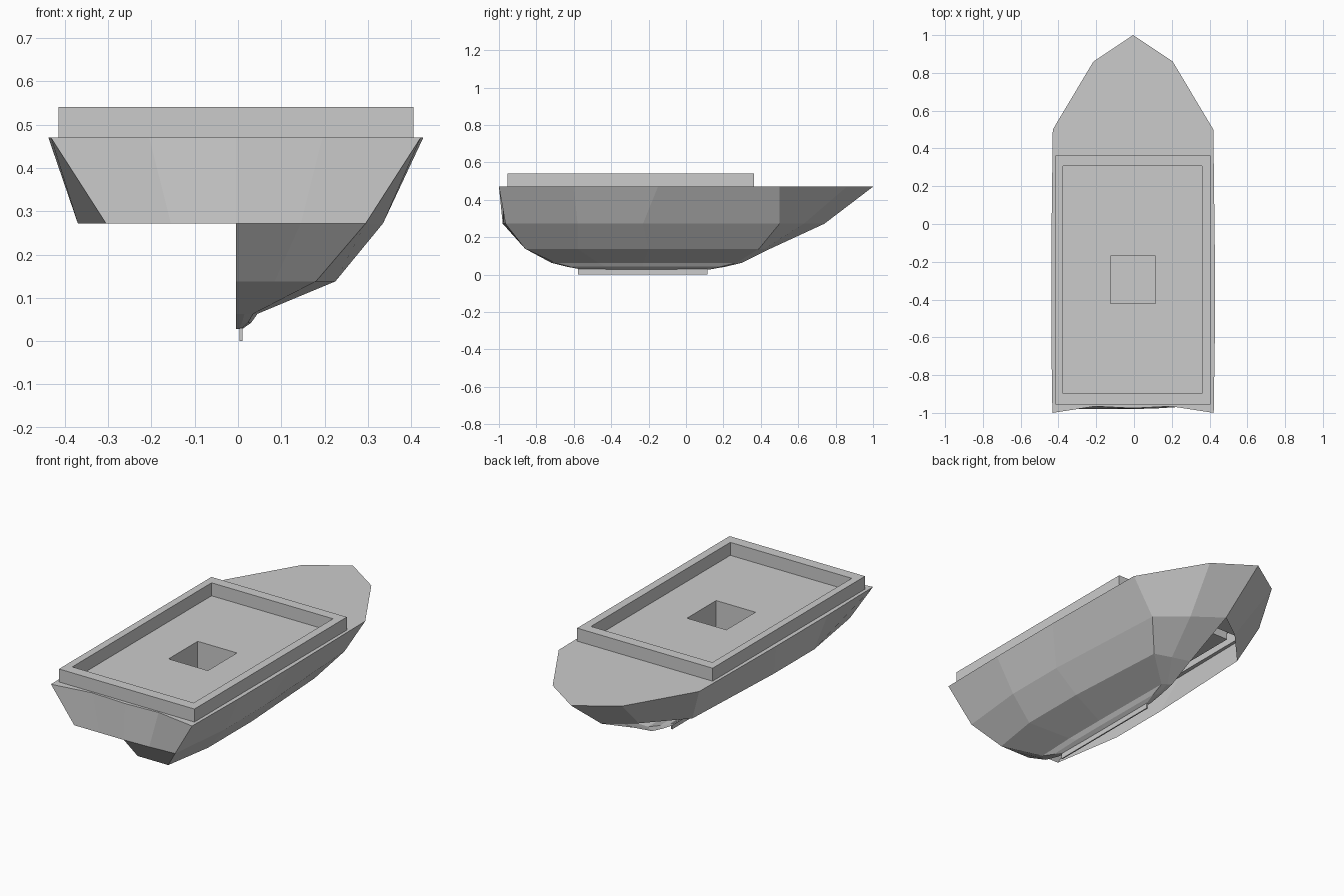
import bpy, bmesh

if "Cube" in bpy.data.objects:
    bpy.data.objects.remove(bpy.data.objects["Cube"])

CX = -0.005  # centreline of the hull

# Half outlines from stern centre, round the side, to the stem: (half width, y)
SHEER = [(0, -.975), (.2, -.965), (.427, -1), (.433, -.6), (.433, -.15),
         (.425, .5), (.21, .86), (0, 1)]
CHINE_R = [(0, -.98), (.15, -.975), (.3, -.965), (.34, -.58), (.34, -.23),
           (.3, .5), (.15, .63), (0, .74)]
CHINE_L = [(0, -.98), (.15, -.98), (.3, -.98), (.365, -.58), (.365, -.23),
           (.335, .43), (.15, .63), (0, .74)]
BILGE = [(0, -.86), (.09, -.86), (.185, -.86), (.23, -.58), (.23, -.2),
         (.195, .39), (.1, .42), (0, .45)]
LOW = [(0, -.72), (.02, -.72), (.04, -.7), (.05, -.47), (.05, -.23),
       (.045, .27), (.02, .29), (0, .3)]
GARBOARD = [(x * .7, -.225 + (y + .225) * .83) for x, y in LOW]
FOOT = [(x * .3, -.23 + (y + .23) * .68) for x, y in LOW]


def finish(name, bm):
    bmesh.ops.remove_doubles(bm, verts=bm.verts, dist=.0005)
    bmesh.ops.recalc_face_normals(bm, faces=bm.faces)
    me = bpy.data.meshes.new(name)
    bm.to_mesh(me)
    bm.free()
    ob = bpy.data.objects.new(name, me)
    bpy.context.collection.objects.link(ob)
    return ob


def bridge(bm, a, b, closed=False):
    n = len(a)
    for i in range(n if closed else n - 1):
        j = (i + 1) % n
        bm.faces.new((a[i], a[j], b[j], b[i]))


def strake(name, rings, side):
    bm = bmesh.new()
    rows = [[bm.verts.new((CX + side * x, y, z)) for x, y in pts] for pts, z in rings]
    for a, b in zip(rows, rows[1:]):
        bridge(bm, a, b)
    if len(rows) > 2:
        bm.faces.new(rows[-1])
    return finish(name, bm)


# Full right half of the hull, and only the upper strake on the left
strake("hull_right", [(SHEER, .47), (CHINE_R, .272), (BILGE, .138), (LOW, .063),
                      (GARBOARD, .042), (FOOT, .028)], 1)
strake("hull_left_strake", [(SHEER, .47), (CHINE_L, .272)], -1)


def rect(bm, x0, x1, y0, y1, z):
    return [bm.verts.new((x, y, z)) for x, y in ((x0, y0), (x1, y0), (x1, y1), (x0, y1))]


OUTER, INNER, WELL = (-.415, .405, -.955, .363), (-.375, .36, -.897, .307), (-.125, .113, -.422, -.17)

# Deck sheet with the opening under the coaming
bm = bmesh.new()
outline = [bm.verts.new((CX + x, y, .47)) for x, y in SHEER]
outline += [bm.verts.new((CX - x, y, .47)) for x, y in SHEER[-2:0:-1]]
edges = []
for loop in (outline, rect(bm, *OUTER, .47)):
    edges += [bm.edges.new((loop[i - 1], loop[i])) for i in range(len(loop))]
bmesh.ops.triangle_fill(bm, edges=edges, use_beauty=True, normal=(0, 0, 1))
finish("deck", bm)

# Raised coaming, inner floor and the square well sunk into it
bm = bmesh.new()
rows = [rect(bm, *r, z) for r, z in ((OUTER, .47), (OUTER, .541), (INNER, .541),
                                     (INNER, .47), (WELL, .47), (WELL, .3))]
for a, b in zip(rows, rows[1:]):
    bridge(bm, a, b, True)
bm.faces.new(rows[-1])
finish("coaming_and_well", bm)

# Thin keel
bm = bmesh.new()
a, b = (rect(bm, .003, .01, -.577, .115, z) for z in (0, .03))
bridge(bm, a, b, True)
bm.faces.new(a)
bm.faces.new(b)
finish("keel", bm)
